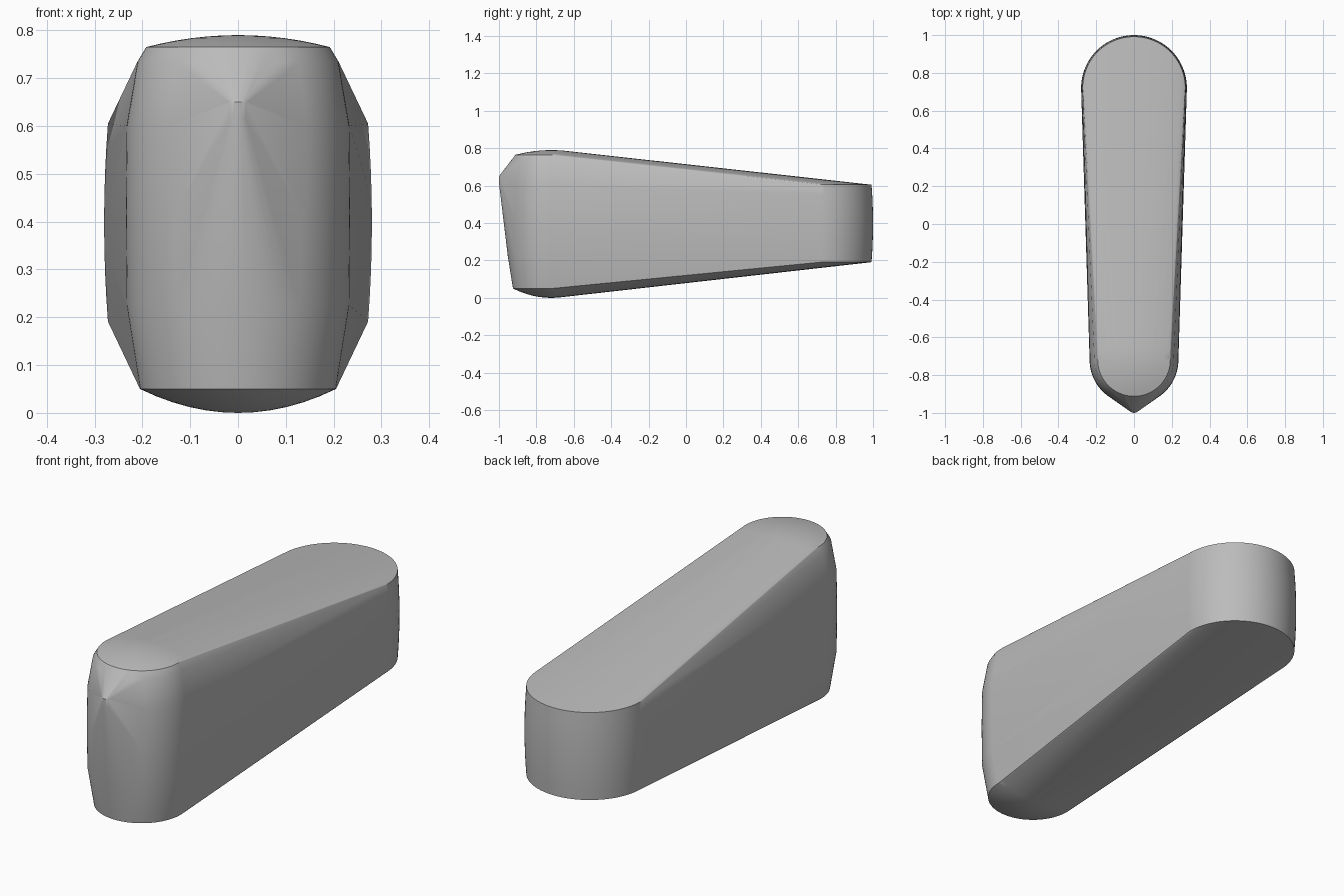
import bpy
import bmesh
import math

cube = bpy.data.objects.get("Cube")
if cube:
    bpy.data.objects.remove(cube, do_unlink=True)

SIDES = 96


def add_ring(bm, y, z, radius):
    """Circle of points lying flat at height z, centred on x = 0."""
    for i in range(SIDES):
        a = 2 * math.pi * i / SIDES
        bm.verts.new((radius * math.cos(a), y + radius * math.sin(a), z))


def add_dome(bm, y, z, radius, height, steps=6):
    """Shallow cap rising (or sinking) from a rim."""
    for i in range(1, steps):
        f = 1 - i / steps
        add_ring(bm, y, z + height * (1 - f * f), radius * f)
    bm.verts.new((0, y, z + height))


grey = bpy.data.materials.new("plain_grey")
grey.use_nodes = True
colour = (0.5, 0.5, 0.5, 1)
grey.diffuse_color = colour
grey.node_tree.nodes["Principled BSDF"].inputs["Base Color"].default_value = colour

bm = bmesh.new()

# Front barrel: chamfered top and bottom with shallow domes
FRONT_Y = -0.72
for z, r in ((0.05, 0.205), (0.225, 0.233), (0.42, 0.235),
             (0.6, 0.233), (0.735, 0.21), (0.765, 0.192)):
    add_ring(bm, FRONT_Y, z, r)
add_dome(bm, FRONT_Y, 0.765, 0.192, 0.025)
add_dome(bm, FRONT_Y, 0.05, 0.205, -0.05)

# Back barrel: slightly bulging sides
for i in range(9):
    t = i / 4 - 1
    add_ring(bm, 0.72, 0.398 + 0.207 * t, 0.272 + 0.008 * (1 - t * t))

# Small nose on the front
for z in (0.615, 0.65):
    add_ring(bm, -0.97, z, 0.03)

# Stretch one tight skin over all the parts
hull = bmesh.ops.convex_hull(bm, input=bm.verts[:], use_existing_faces=False)
loose = {g for g in hull["geom_interior"] + hull["geom_unused"]
         if isinstance(g, bmesh.types.BMVert)}
bmesh.ops.delete(bm, geom=list(loose), context="VERTS")
bmesh.ops.dissolve_limit(bm, angle_limit=math.radians(0.2),
                         verts=bm.verts[:], edges=bm.edges[:])
bmesh.ops.recalc_face_normals(bm, faces=bm.faces[:])

mesh = bpy.data.meshes.new("tapered_body")
bm.to_mesh(mesh)
bm.free()
mesh.materials.append(grey)
body = bpy.data.objects.new("tapered_body", mesh)
bpy.context.collection.objects.link(body)

# Smooth sides, crisp rims
bpy.ops.object.select_all(action="DESELECT")
body.select_set(True)
bpy.context.view_layer.objects.active = body
bpy.ops.object.shade_smooth_by_angle(angle=math.radians(30))
